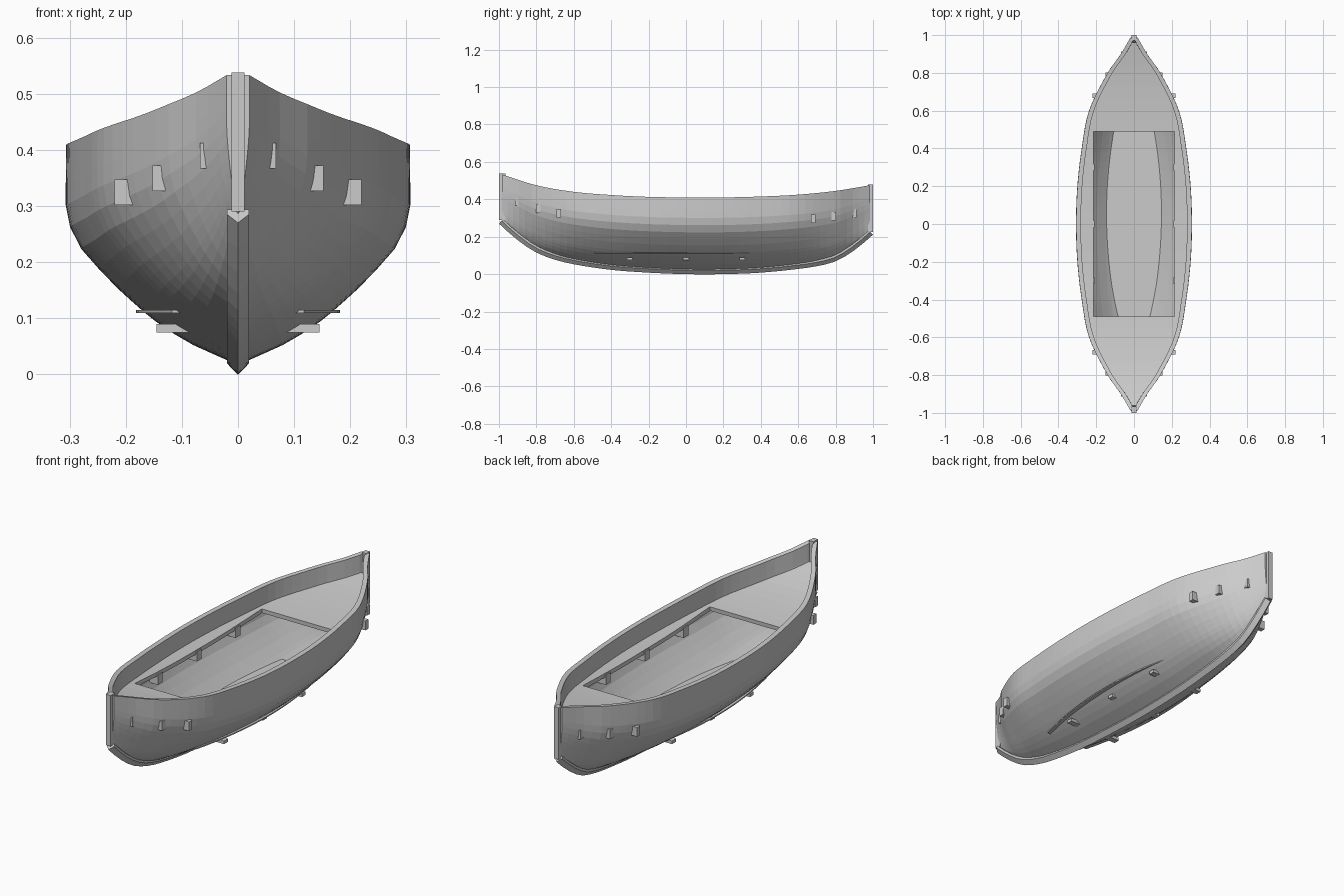
import bpy, bmesh, math

if "Cube" in bpy.data.objects:
    bpy.data.objects.remove(bpy.data.objects["Cube"])

grey = bpy.data.materials.new("hull grey")
grey.diffuse_color = (0.6, 0.6, 0.6, 1)
grey.use_nodes = True
grey.node_tree.nodes["Principled BSDF"].inputs["Base Color"].default_value = grey.diffuse_color


def curve(pts):
    """Smooth function through a few (position, value) points."""
    n = len(pts)
    def slope(i):
        a, b = pts[max(i - 1, 0)], pts[min(i + 1, n - 1)]
        return (b[1] - a[1]) / (b[0] - a[0])
    def f(s):
        i = 0
        while i < n - 2 and s > pts[i + 1][0]:
            i += 1
        (x0, v0), (x1, v1) = pts[i], pts[i + 1]
        h = x1 - x0
        t = (s - x0) / h
        return (v0 * (2*t**3 - 3*t*t + 1) + h * slope(i) * (t**3 - 2*t*t + t)
                + v1 * (3*t*t - 2*t**3) + h * slope(i + 1) * (t**3 - t*t))
    return f


# lines of the boat along y
sheer = curve([(-1, .538), (-.8, .475), (-.6, .44), (-.4, .423), (-.2, .413), (0, .41),
               (.2, .41), (.4, .415), (.6, .425), (.8, .445), (1, .478)])
bottom = curve([(-1, .3), (-.9, .21), (-.8, .14), (-.7, .1), (-.6, .075), (-.4, .045), (-.2, .03),
                (0, .022), (.2, .022), (.4, .03), (.6, .05), (.7, .065), (.8, .092), (.9, .155), (1, .24)])
breadth = curve([(-1, .012), (-.9, .07), (-.8, .14), (-.6, .238), (-.4, .277), (-.2, .3),
                 (0, .307), (.2, .3), (.4, .277), (.6, .238), (.8, .14), (.9, .07), (1, .012)])
# frame shape: height fraction against half-width fraction
frame = [(0, .03), (.02, .09), (.08, .26), (.13, .37), (.186, .475), (.23, .545), (.286, .625), (.34, .7),
         (.43, .81), (.52, .91), (.62, .975), (.72, 1.0), (.82, 1.0), (1, .997)]


def new_object(name, verts, faces):
    me = bpy.data.meshes.new(name)
    me.from_pydata(verts, [], faces)
    bm = bmesh.new()
    bm.from_mesh(me)
    bmesh.ops.recalc_face_normals(bm, faces=bm.faces)
    bm.to_mesh(me)
    bm.free()
    me.materials.append(grey)
    ob = bpy.data.objects.new(name, me)
    bpy.context.collection.objects.link(ob)
    return ob


def loft(name, rings):
    """Closed skin through equal rings, capped at both ends."""
    n = len(rings[0])
    verts = [v for r in rings for v in r]
    faces = [(i*n + j, i*n + (j+1) % n, (i+1)*n + (j+1) % n, (i+1)*n + j)
             for i in range(len(rings) - 1) for j in range(n)]
    faces += [tuple(range(n)), tuple(range((len(rings) - 1) * n, len(rings) * n))]
    return new_object(name, verts, faces)


def box(name, x0, x1, y0, y1, z0, z1):
    return loft(name, [[(x0, y, z0), (x1, y, z0), (x1, y, z1), (x0, y, z1)] for y in (y0, y1)])


# hull shell with thickness
def hull_ring(y):
    b, z0, z1 = breadth(y), bottom(y), sheer(y)
    outer = [(b * w, z0 + (z1 - z0) * t) for t, w in frame]
    inner = [(max(x - .008 - .017 * min(1, t * 2), .001), z + .012 * (1 - t))
             for (x, z), (t, w) in zip(outer, frame)]
    half = outer + inner[::-1]
    left = [(-x, z) for x, z in half]
    m = len(frame)
    pts = left[:m][::-1] + half + left[m:][::-1]
    return [(x, y, z) for x, z in pts]


N = 48
hull_y = [-.985 * math.cos(math.pi * i / N) * .3 + .985 * (2 * i / N - 1) * .7 for i in range(N + 1)]
loft("hull", [hull_ring(y) for y in hull_y])


# keel strip with a pointed underside
def keel_ring(y):
    e = .005
    s = (bottom(min(y + e, 1)) - bottom(max(y - e, -1))) / (min(y + e, 1) - max(y - e, -1))
    l = math.hypot(1, s)
    ny, nz = s / l, -1 / l
    z = bottom(y)
    return [(x, y + ny * d, z + nz * d) for x, d in
            ((0, .022), (.02, .001), (.02, -.01), (-.02, -.01), (-.02, .001))]


loft("keel", [keel_ring(-.985 + 1.97 * i / 40) for i in range(41)])

# stem and stern posts
box("stem_post", -.012, .012, -1, -.965, .29, .538)
box("stern_post", -.012, .012, .972, 1, .225, .478)


# deck with an open well in the middle
def deck_z(y):
    return sheer(y) - .087


WELL_X, WELL_Y = .215, .49
deck_y = [-.96 + .47 * i / 8 for i in range(9)]
deck_y += [-WELL_Y + 2 * WELL_Y * i / 14 for i in range(1, 15)] + [WELL_Y + .47 * i / 8 for i in range(1, 9)]
verts, faces = [], []
for i, y in enumerate(deck_y):
    w = max(breadth(y) - .012, .008)
    k = min(WELL_X, w * .85)
    verts += [(x, y, deck_z(y)) for x in (-w, -k, k, w)]
    if i:
        mid = abs((y + deck_y[i - 1]) / 2) < WELL_Y
        for j in ((0, 2) if mid else (0, 1, 2)):
            a, b = 4 * (i - 1) + j, 4 * i + j
            faces.append((a, a + 1, b + 1, b))
deck = new_object("deck", verts, faces)
for p in deck.data.polygons:
    if p.normal.z < 0:
        deck.data.flip_normals()
        break
thick = deck.modifiers.new("thickness", 'SOLIDIFY')
thick.thickness = .02
thick.offset = -1

# deck beams in both ends, tips showing through the planks
for end, name in ((-1, "bow"), (1, "stern")):
    for y, w, z in ((.68, .22, .302), (.79, .152, .327), (.9, .068, .367)):
        z0 = z if end < 0 else deck_z(y) - .07
        box(f"{name}_deck_beam", -w, w, end * y - .012, end * y + .012, z0, z0 + .045)

# short beams under the side decks, and floor bearers
for y in (-.3, 0, .3):
    for s in (-1, 1):
        x0, x1 = sorted((s * .21, s * (breadth(y) - .012)))
        box("side_deck_beam", x0, x1, y - .018, y + .018, .27, .318)
    box("floor_bearer", -.145, .145, y - .015, y + .015, .075, .09)

# floor boards with curved sides
rings = []
for i in range(17):
    y = -.49 + .98 * i / 16
    w = .182 - .064 * (y / .49) ** 2
    rings.append([(-w, y, .109), (w, y, .109), (w, y, .115), (-w, y, .115)])
loft("floor", rings)
